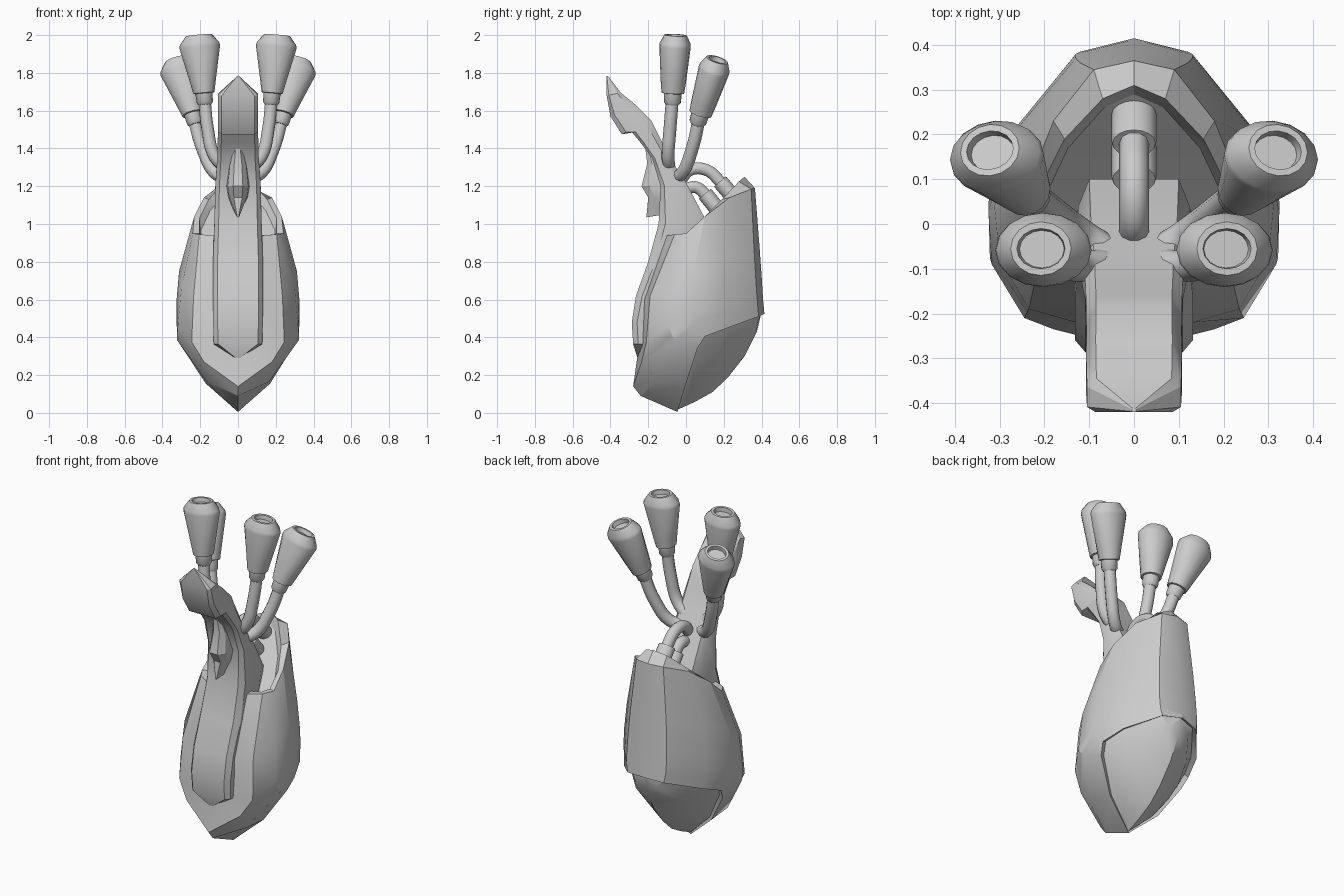
import bpy, bmesh, math
from mathutils import Vector as V

if "Cube" in bpy.data.objects:
    bpy.data.objects.remove(bpy.data.objects["Cube"])


def finish(name, bm, angle=30):
    bmesh.ops.remove_doubles(bm, verts=bm.verts, dist=0.0005)
    bmesh.ops.recalc_face_normals(bm, faces=bm.faces)
    me = bpy.data.meshes.new(name)
    bm.to_mesh(me)
    bm.free()
    ob = bpy.data.objects.new(name, me)
    bpy.context.collection.objects.link(ob)
    bpy.ops.object.select_all(action='DESELECT')
    ob.select_set(True)
    bpy.context.view_layer.objects.active = ob
    bpy.ops.object.shade_smooth_by_angle(angle=math.radians(angle))
    return ob


def face(bm, pts):
    bm.faces.new([bm.verts.new(p) for p in pts])


def flip(p):
    return (-p[0], p[1], p[2])


def half_grid(bm, rows):
    """Skin rows of points on the right half and mirror them."""
    for a, b in zip(rows, rows[1:]):
        for i in range(len(a) - 1):
            q = [a[i], a[i + 1], b[i + 1], b[i]]
            face(bm, q)
            face(bm, [flip(p) for p in reversed(q)])


def loft(name, rings, angle=30):
    bm = bmesh.new()
    vs = [[bm.verts.new(p) for p in r] for r in rings]
    n = len(rings[0])
    for a, b in zip(vs, vs[1:]):
        for i in range(n):
            bm.faces.new([a[i], a[(i + 1) % n], b[(i + 1) % n], b[i]])
    bm.faces.new(vs[0])
    bm.faces.new(vs[-1])
    return finish(name, bm, angle)


def blade(name, stations, half):
    """Loft along the side profile: front y,z / back y,z / half width."""
    prof = half + [(-u, v) for u, v in reversed(half)]
    rings = [[(u * w, fy + v * (by - fy), fz + v * (bz - fz)) for u, v in prof]
             for fy, fz, by, bz, w in stations]
    return loft(name, rings)


def lathe(name, a, b, prof, n=16):
    """Elliptical turned part from a to b; profile of t, rx, ry."""
    a, b = V(a), V(b)
    d = (b - a).normalized()
    ey = d.cross(V((1, 0, 0))).normalized()
    ex = ey.cross(d)
    rings = []
    for t, rx, ry in prof:
        c = a.lerp(b, t)
        rings.append([c + ex * rx * math.cos(k * math.tau / n) + ey * ry * math.sin(k * math.tau / n)
                      for k in range(n)])
    return loft(name, rings, 35)


def tube(name, pts, r):
    cu = bpy.data.curves.new(name, 'CURVE')
    cu.dimensions = '3D'
    cu.bevel_depth = r
    cu.bevel_resolution = 3
    cu.resolution_u = 6
    cu.use_fill_caps = True
    sp = cu.splines.new('BEZIER')
    sp.bezier_points.add(len(pts) - 1)
    for bp, p in zip(sp.bezier_points, pts):
        bp.co = p
        bp.handle_left_type = bp.handle_right_type = 'AUTO'
    ob = bpy.data.objects.new(name, cu)
    bpy.context.collection.objects.link(ob)


# outer shell with chin and cheeks: rows run back centre -> front centre
rim = [(0, .415, .525), (.12, .385, .51), (.26, .22, .45), (.305, .10, .405),
       (.285, .06, .34), (.17, .0, .155), (0, -.045, .005)]
shell = [
    rim,
    [(0, .412, .56), (.13, .38, .56), (.275, .2, .53), (.325, .05, .48),
     (.322, -.05, .385), (.165, -.16, .165), (0, -.24, .09)],
    [(0, .408, .6), (.132, .377, .6), (.277, .2, .57), (.325, .04, .53),
     (.322, -.075, .41), (.18, -.235, .27), (0, -.28, .14)],
    [(0, .402, .7), (.13, .37, .7), (.272, .2, .67), (.325, .03, .6),
     (.318, -.09, .46), (.245, -.21, .375), (0, -.25, .35)],
    [(0, .39, .87), (.12, .36, .87), (.255, .2, .82), (.312, .04, .75),
     (.30, -.08, .66), (.235, -.19, .62), (.13, -.22, .6)],
    [(0, .365, 1.19), (.09, .345, 1.185), (.18, .23, 1.14), (.232, .1, 1.04),
     (.24, -.0, .95), (.205, -.06, .945), (.13, -.1, .94)]]
lip = [(0, .31, 1.25), (.07, .28, 1.225), (.155, .19, 1.13), (.205, .09, 1.03),
       (.205, .01, .95), (.18, -.03, .94), (.12, -.06, .94)]
well = [(x * .95, y - .02, z - .06) for x, y, z in lip]
bm = bmesh.new()
half_grid(bm, shell + [lip, well])
# recessed deck closing the open top
face(bm, [well[0], well[1], flip(well[1])])
for p, q in zip(well[1:], well[2:]):
    face(bm, [p, q, flip(q), flip(p)])
finish("shell", bm, 28)

# belly with a keel, set inside the lower rim
inset = [(x * .92, y - .02 if y > .15 else y - .005, z + .012) for x, y, z in rim]
keel = [(0, .395, .513), (0, .375, .43), (0, .31, .30), (0, .22, .185),
        (0, .14, .11), (0, .05, .06), (0, -.045, .017)]
mids = []
for k, (p, q) in enumerate(zip(inset, keel)):
    m = V(p).lerp(V(q), .5)
    bulge = .035 * math.sin(math.pi * k / 6)
    mids.append((m.x + bulge * .9, m.y + bulge * .4, m.z - bulge * .6))
bm = bmesh.new()
half_grid(bm, [rim, inset, mids, keel])
finish("belly", bm, 28)

# curved spine with its hooked head
blade("spine", [
    (-.42, 1.785, -.412, 1.782, .004), (-.42, 1.68, -.345, 1.695, .105),
    (-.40, 1.57, -.26, 1.625, .107), (-.34, 1.475, -.185, 1.55, .106),
    (-.285, 1.485, -.16, 1.50, .106), (-.24, 1.43, -.125, 1.43, .108),
    (-.18, 1.35, -.08, 1.34, .11), (-.135, 1.2, 0, 1.22, .12),
    (-.145, 1.0, .1, 1.03, .125), (-.2, .8, .05, .8, .132),
    (-.265, .62, -.05, .6, .132), (-.287, .48, -.1, .48, .132),
    (-.28, .365, -.1, .36, .128), (-.255, .285, -.1, .3, .006)],
    [(.82, 0), (1, .15), (1, .75), (.8, 1)])

# throat wedge on the front of the spine
blade("throat_wedge", [
    (-.215, 1.40, -.15, 1.36, .03), (-.205, 1.32, -.12, 1.3, .05),
    (-.235, 1.2, -.1, 1.2, .064), (-.2, 1.14, -.1, 1.14, .055),
    (-.21, 1.035, -.12, 1.05, .008)],
    [(.4, 0), (.85, .3), (1, 1)])

# four stacks: bent pipe, collar and hollow canister
canister = [(0, .04, .045), (.01, .056, .06), (.2, .068, .067), (.8, .108, .083),
            (.86, .104, .082), (1, .068, .06), (1, .054, .045), (.92, .05, .042)]
for side, s in (("right", 1), ("left", -1)):
    for pos, path, top in (
        ("front", [(.07, -.09, 1.30), (.125, -.095, 1.36), (.16, -.085, 1.5), (.18, -.07, 1.69)],
         (.208, -.055, 2.0)),
        ("rear", [(.06, -.06, 1.245), (.12, -.02, 1.27), (.185, .03, 1.39), (.24, .075, 1.58)],
         (.322, .165, 1.87))):
        path = [(s * x, y, z) for x, y, z in path]
        top = (s * top[0], top[1], top[2])
        tag = f"{side}_{pos}"
        tube(f"pipe_{tag}", path, .034)
        base = V(path[-1])
        low = base - (V(top) - base).normalized() * .06
        lathe(f"collar_{tag}", low, base.lerp(V(top), .03),
              [(0, .034, .034), (.2, .043, .045), (1, .046, .048)])
        lathe(f"canister_{tag}", base, top, canister)

# two hoses from the spine into the deck, with end sockets
for name, path, end in (
    ("upper", [(0, -.03, 1.23), (0, .02, 1.285), (0, .11, 1.285), (0, .19, 1.215)], (0, .27, 1.12)),
    ("lower", [(0, -.01, 1.18), (0, .05, 1.195), (0, .11, 1.15)], (0, .19, 1.05))):
    tube(f"hose_{name}", path, .033)
    lathe(f"socket_{name}", V(path[-1]) - V((0, .01, -.01)), end,
          [(0, .048, .04), (.05, .05, .042), (1, .05, .042)])
